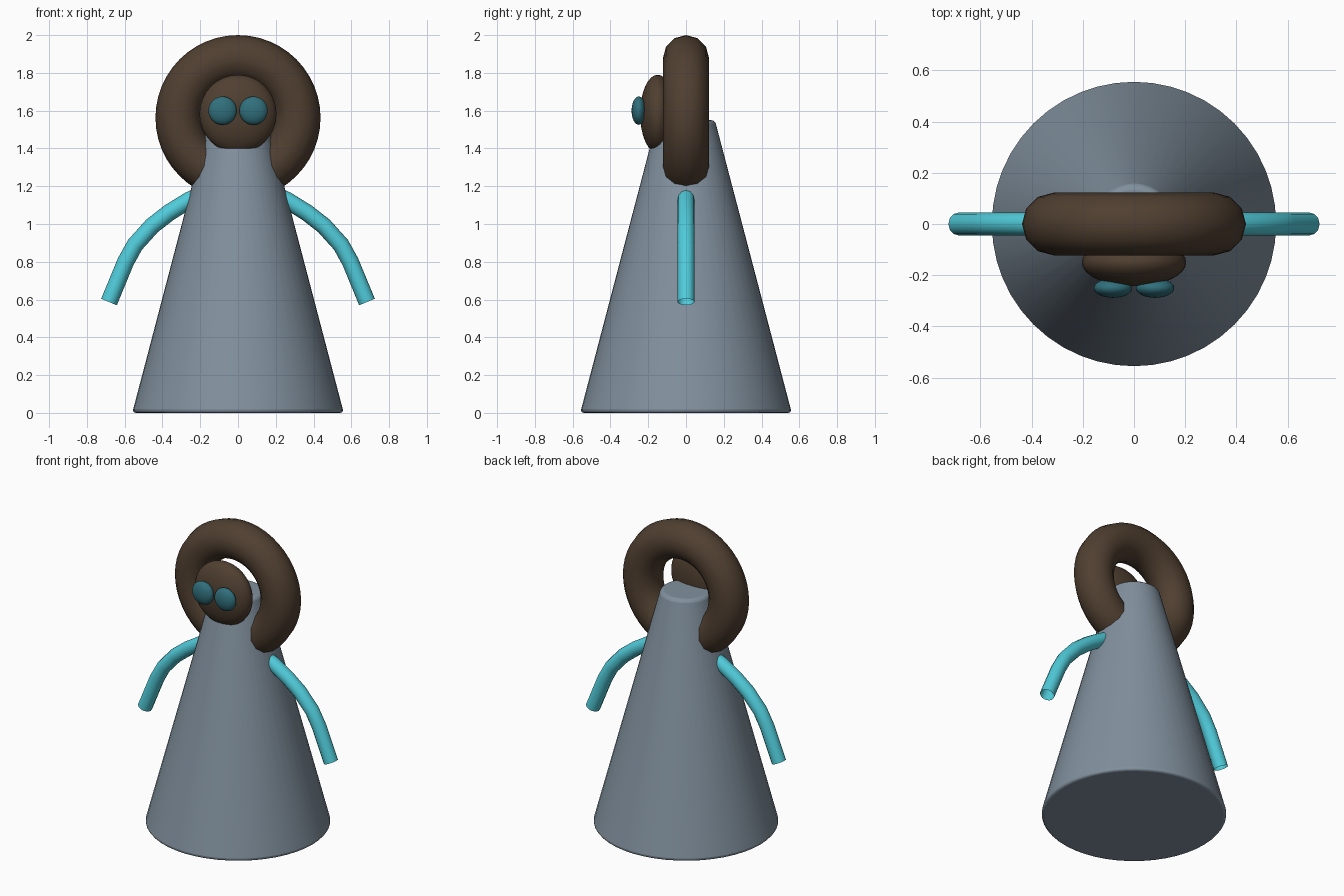
import bpy, math

if "Cube" in bpy.data.objects:
    bpy.data.objects.remove(bpy.data.objects["Cube"])


def material(name, rgb):
    mat = bpy.data.materials.new(name)
    mat.diffuse_color = (*rgb, 1)
    mat.use_nodes = True
    mat.node_tree.nodes["Principled BSDF"].inputs["Base Color"].default_value = mat.diffuse_color
    return mat


SLATE = material("slate", (0.22, 0.28, 0.34))
BROWN = material("brown", (0.08, 0.05, 0.03))
CYAN = material("cyan", (0.08, 0.6, 0.7))
TEAL = material("teal", (0.03, 0.16, 0.2))


def finish(name, mat):
    ob = bpy.context.object
    ob.name = name
    ob.data.materials.append(mat)
    bpy.ops.object.shade_smooth_by_angle(angle=math.radians(40))
    return ob


def ellipsoid(name, loc, radii, mat):
    bpy.ops.mesh.primitive_uv_sphere_add(segments=32, ring_count=16, radius=1, location=loc)
    bpy.context.object.scale = radii
    bpy.ops.object.transform_apply(location=False, rotation=False, scale=True)
    return finish(name, mat)


# Tapered robe with softened rims
bpy.ops.mesh.primitive_cone_add(vertices=48, radius1=0.56, radius2=0.153, depth=1.55,
                                location=(0, 0, 0.775))
body = finish("robe", SLATE)
bevel = body.modifiers.new("soft_rims", 'BEVEL')
bevel.width = 0.02
bevel.segments = 3
bevel.limit_method = 'ANGLE'
bevel.angle_limit = math.radians(40)

# Upright hair ring behind the face
bpy.ops.mesh.primitive_torus_add(major_segments=48, minor_segments=12, major_radius=0.315,
                                 minor_radius=0.122, location=(0, 0, 1.563),
                                 rotation=(math.pi / 2, 0, 0))
finish("hair_ring", BROWN)

# Flattened face
ellipsoid("face", (0, -0.15, 1.583), (0.204, 0.093, 0.207), BROWN)

# Eyes and drooping tube arms, one per side
ARM_PATH = [(0.16, 1.17), (0.26, 1.125), (0.365, 1.06), (0.455, 0.99),
            (0.545, 0.89), (0.595, 0.80), (0.683, 0.587)]
for side, sx in (("left", -1), ("right", 1)):
    ellipsoid(side + "_eye", (sx * 0.082, -0.25, 1.6), (0.075, 0.038, 0.075), TEAL)

    curve = bpy.data.curves.new(side + "_arm", 'CURVE')
    curve.dimensions = '3D'
    curve.bevel_depth = 0.045
    curve.bevel_resolution = 4
    spline = curve.splines.new('POLY')
    spline.points.add(len(ARM_PATH) - 1)
    for point, (x, z) in zip(spline.points, ARM_PATH):
        point.co = (sx * x, 0, z, 1)
    spline.use_smooth = True
    curve.materials.append(CYAN)
    bpy.context.collection.objects.link(bpy.data.objects.new(side + "_arm", curve))
